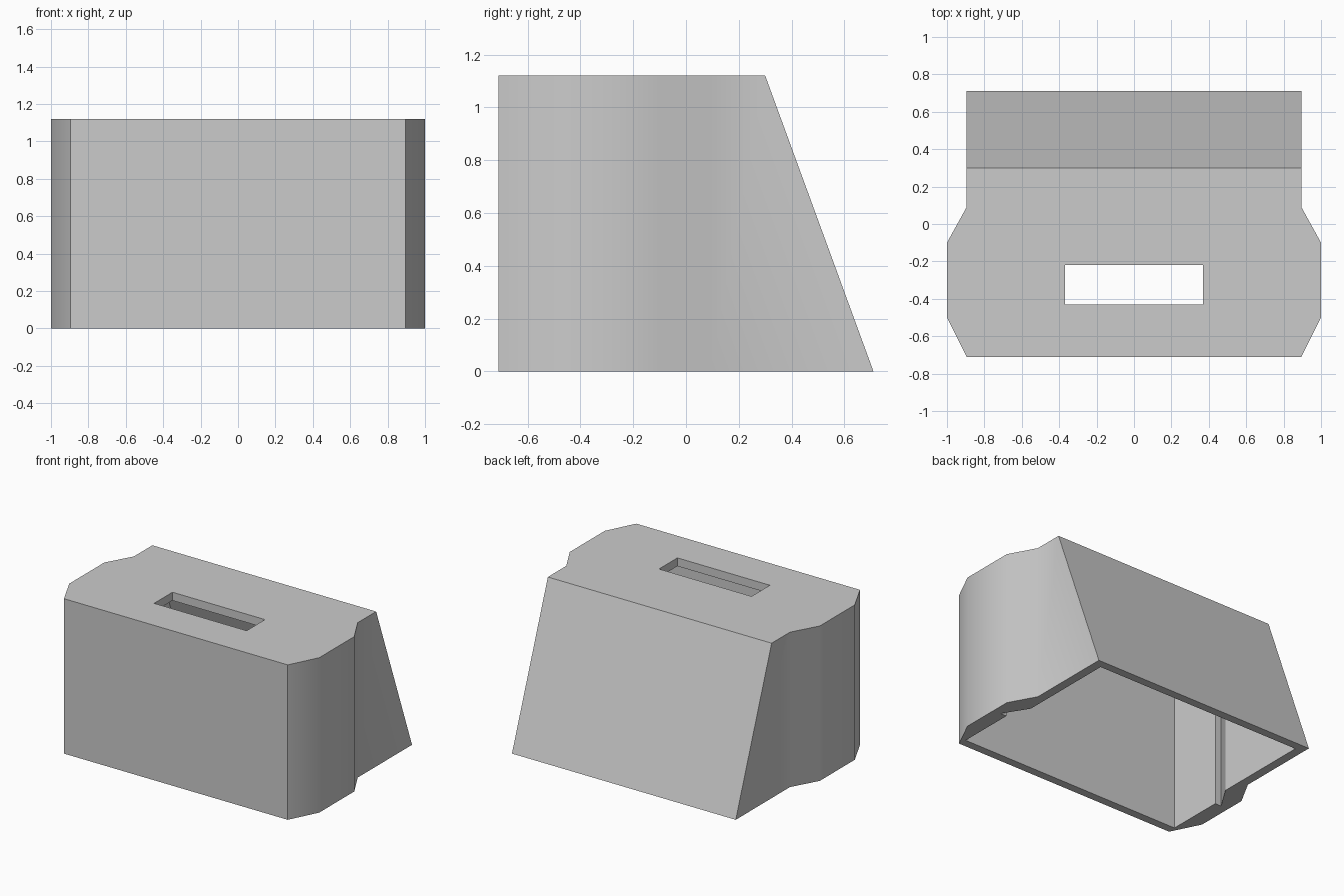
import bpy
import bmesh

cube = bpy.data.objects.get("Cube")
if cube:
    bpy.data.objects.remove(cube, do_unlink=True)

HEIGHT, WALL = 1.12, 0.06

grey = bpy.data.materials.new("plain_grey")
grey.use_nodes = True
colour = (0.6, 0.6, 0.6, 1)
grey.diffuse_color = colour
grey.node_tree.nodes["Principled BSDF"].inputs["Base Color"].default_value = colour


def back_y(z):
    """Depth of the sloping back face at height z."""
    return 0.71 - 0.41 * z / HEIGHT


def prism(name, half, z0, z1, inset=0.0, sloped=True):
    """Mirror a half outline in x, raise it, and slope its last points."""
    outline = half + [(-x, y) for x, y in reversed(half)]
    ends = (len(half) - 1, len(half))
    bm = bmesh.new()
    rings = []
    for z in (z0, z1):
        ring = []
        for i, (x, y) in enumerate(outline):
            if sloped and i in ends:
                y = back_y(z) - inset
            ring.append(bm.verts.new((x, y, z)))
        rings.append(ring)
    low, high = rings
    bm.faces.new(list(reversed(low)))
    bm.faces.new(high)
    for i in range(len(outline)):
        j = (i + 1) % len(outline)
        bm.faces.new((low[i], low[j], high[j], high[i]))
    bmesh.ops.recalc_face_normals(bm, faces=bm.faces)
    mesh = bpy.data.meshes.new(name)
    bm.to_mesh(mesh)
    bm.free()
    mesh.materials.append(grey)
    obj = bpy.data.objects.new(name, mesh)
    bpy.context.collection.objects.link(obj)
    return obj


# Outer shell with bulging sides and a sloping back
shell = prism("housing_shell",
              [(0.895, -0.71), (1, -0.5), (1, -0.1), (0.895, 0.09), (0.895, 0.71)],
              0, HEIGHT)

# Hollow interior, open underneath, with a small side groove
cavity = prism("cavity_cutter",
               [(0.89, -0.65), (0.89, -0.235), (0.94, -0.235), (0.83, -0.06), (0.83, 0.65)],
               -0.1, HEIGHT - WALL, inset=WALL)

# Slot through the top
slot = prism("slot_cutter", [(0.37, -0.43), (0.37, -0.22)], 0.8, 1.3, sloped=False)

# Cut the shell, then discard the cutters
bpy.context.view_layer.objects.active = shell
for cutter in (cavity, slot):
    cutter.hide_render = True
    cut = shell.modifiers.new(cutter.name, "BOOLEAN")
    cut.operation = "DIFFERENCE"
    cut.solver = "EXACT"
    cut.object = cutter
    bpy.ops.object.modifier_apply(modifier=cut.name)
    bpy.data.objects.remove(cutter, do_unlink=True)

# Soft shading across the bulges, crisp edges elsewhere
bpy.ops.object.select_all(action="DESELECT")
shell.select_set(True)
bpy.ops.object.shade_smooth_by_angle()
